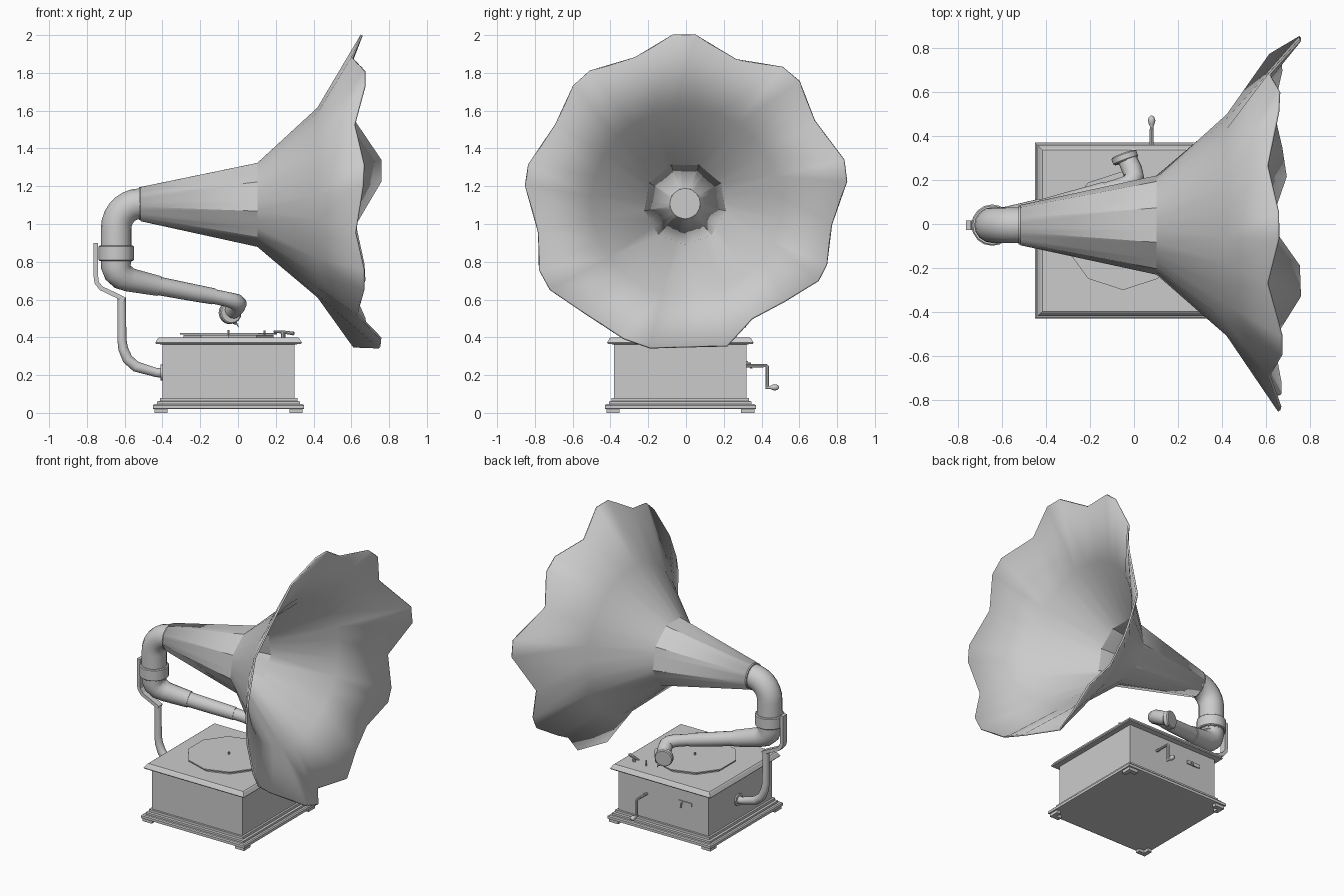
import bpy, bmesh, math
from mathutils import Vector

if "Cube" in bpy.data.objects:
    bpy.data.objects.remove(bpy.data.objects["Cube"])

CX, CY = -0.05, -0.03      # cabinet centre
HY = -0.005                # horn axis y


def finish(name, bm, angle=35, smooth=True):
    bmesh.ops.recalc_face_normals(bm, faces=bm.faces)
    me = bpy.data.meshes.new(name)
    bm.to_mesh(me)
    bm.free()
    ob = bpy.data.objects.new(name, me)
    bpy.context.collection.objects.link(ob)
    if smooth:
        bpy.ops.object.select_all(action='DESELECT')
        ob.select_set(True)
        bpy.context.view_layer.objects.active = ob
        bpy.ops.object.shade_smooth_by_angle(angle=math.radians(angle))
    return ob


def loft(name, rings, caps=True, **kw):
    bm = bmesh.new()
    vs = [[bm.verts.new(p) for p in r] for r in rings]
    n = len(vs[0])
    for a, b in zip(vs, vs[1:]):
        for i in range(n):
            j = (i + 1) % n
            bm.faces.new((a[i], a[j], b[j], b[i]))
    if caps:
        bm.faces.new(vs[0])
        bm.faces.new(vs[-1])
    return finish(name, bm, **kw)


def sweep(name, path, radii, sides=16, flat=1.0, ref=(0, 1, 0), turn=0.0, **kw):
    """Tube along a path; one radius, or one per point."""
    pts = [Vector(p) for p in path]
    if not isinstance(radii, (list, tuple)):
        radii = [radii] * len(pts)
    u, rings = Vector(ref), []
    d = Vector((0, 0, 1))
    for i, p in enumerate(pts):
        segs = [(pts[k + 1] - pts[k]) for k in (i - 1, i) if 0 <= k < len(pts) - 1]
        segs = [s.normalized() for s in segs if s.length > 1e-6]
        if segs:
            d = sum(segs, Vector()).normalized()
        u = (u - d * u.dot(d)).normalized()
        v = d.cross(u)
        rings.append([p + radii[i] * (u * flat * math.cos(a) + v * math.sin(a))
                      for a in (turn + 2 * math.pi * k / sides for k in range(sides))])
    return loft(name, rings, **kw)


def square_loft(name, profile):
    return loft(name, [[(CX + sx * h, CY + sy * h, z) for sx, sy in
                        ((-1, -1), (1, -1), (1, 1), (-1, 1))] for h, z in profile], smooth=False)


def box(name, lo, hi):
    return loft(name, [[(lo[0], lo[1], z), (hi[0], lo[1], z), (hi[0], hi[1], z), (lo[0], hi[1], z)]
                       for z in (lo[2], hi[2])], smooth=False)


# Cabinet with stepped plinth and moulded lid
square_loft("cabinet", [(.39, .02), (.40, .022), (.40, .04), (.393, .046), (.378, .046), (.378, .06),
                        (.364, .063), (.364, .08), (.35, .08), (.35, .362), (.384, .366),
                        (.388, .372), (.374, .395), (.367, .40)])

# L-shaped corner feet
for sx in (-1, 1):
    for sy in (-1, 1):
        for k, (w, d) in enumerate(((.07, .03), (.03, .07))):
            xs = sorted((CX + sx * .392, CX + sx * (.392 - w)))
            ys = sorted((CY + sy * .392, CY + sy * (.392 - d)))
            box(f"foot_{sx}_{sy}_{k}", (xs[0], ys[0], 0), (xs[1], ys[1], .022))

# Turntable, record, spindle
for name, r, z0, z1, n in (("platter", .25, .399, .412, 10), ("record", .27, .415, .423, 10),
                           ("spindle", .006, .40, .44, 8)):
    sweep(name, [(CX, CY, z0), (CX, CY, z1)], r, sides=n, smooth=False)

# Brake lever and pin on the lid
sweep("brake_pin", [(.14, .24, .40), (.14, .24, .435)], .006, sides=8)
sweep("brake_lever", [(.19, .25, .43), (.24, .23, .428), (.295, .20, .42)], [.006, .008, .01], sides=8)
sweep("brake_post", [(.24, .23, .40), (.24, .23, .43)], .012, sides=10)

# Crank
sweep("crank_plate", [(.08, .315, .25), (.08, .33, .25)], .03)
sweep("crank_socket", [(.08, .32, .25), (.08, .35, .25)], .014)
sweep("crank_arm", [(.08, .32, .25), (.08, .425, .25), (.08, .43, .245), (.08, .43, .135)], .009,
      sides=8, ref=(1, 0, 0))
sweep("crank_knob", [(.08, y, .135) for y in (.42, .445, .455, .47, .485, .493)],
      [.008, .008, .013, .017, .013, .004], sides=12, ref=(1, 0, 0))

# Speed slot on the back
box("speed_plate", (-.27, .315, .25), (-.17, .327, .275))
sweep("speed_lever", [(-.20, .32, .262), (-.20, .34, .262), (-.20, .345, .235)], .006, sides=8, ref=(1, 0, 0))

# Back bracket: flange, pipe, flat bar
sweep("bracket_flange", [(-.395, HY, .213), (-.41, HY, .213)], .042)
sweep("bracket_pipe", [(-.40, HY, .213), (-.43, HY, .213), (-.54, HY, .245), (-.585, HY, .285), (-.608, HY, .34),
                       (-.615, HY, .39), (-.615, HY, .61)],
      [.026, .024, .028, .028, .026, .024, .022])
sweep("bracket_bar", [(-.60, HY, .60), (-.63, HY, .615), (-.725, HY, .66), (-.748, HY, .69), (-.752, HY, .72),
                      (-.752, HY, .90)], .017, sides=4, flat=1.8, turn=math.pi / 4, smooth=False)

# Upper elbow, collar and horn flange
X0, ZH = -.645, 1.108
arc = [(-.515 - .13 * math.sin(a), HY, ZH - .13 + .13 * math.cos(a))
       for a in (math.pi / 2 * k / 7 for k in range(8))]
sweep("upper_elbow", [(-.50, HY, ZH)] + arc + [(X0, HY, .80)], .081)
sweep("collar", [(X0, HY, z) for z in (.805, .81, .88, .885)], [.088, .094, .094, .088])
sweep("horn_flange", [(-.525, HY, ZH), (-.508, HY, ZH)], .089, sides=18)

# Lower elbow and tapering tone arm swinging towards the record


def arm(x, z):
    return (x, HY + .30 * (x - X0), z)


sweep("lower_elbow", [arm(X0, .82), arm(X0, .775), arm(-.635, .745), arm(-.61, .72), arm(-.57, .703),
                      arm(-.42, .672)], [.08, .08, .077, .072, .064, .054])
sweep("arm_middle", [arm(-.43, .674), arm(-.26, .641), arm(-.13, .617)], [.049, .046, .043])
sweep("arm_end", [arm(-.14, .619), arm(-.07, .604), arm(-.03, .594), (-.008, .195, .586), (.0, .215, .577),
                  (-.008, .245, .562), (-.028, .29, .54)], [.039, .039, .041, .044, .046, .046, .044])

# Sound box and needle
c, nrm = Vector((-.042, .302, .53)), Vector((-.33, .93, -.08)).normalized()
sweep("sound_box", [c + nrm * t for t in (-.018, -.012, .012, .018, .018, .012)],
      [.054, .06, .06, .054, .046, .045], ref=(0, 0, 1))
sweep("needle_holder", [c + Vector((.01, .01, -.045)), (-.008, .315, .475)], .010, sides=8)
sweep("needle", [(-.012, .315, .48), (.004, .315, .453)], [.006, .002], sides=6)

# Horn: nine petals, each listed clockwise as valley, tip, tip (y, z, x)
rim = [(-.27, 1.88, .605), (-.07, 2.0, .655), (.05, 2.0, .655),
       (.265, 1.87, .605), (.51, 1.83, .655), (.60, 1.755, .66),
       (.68, 1.547, .615), (.835, 1.34, .755), (.85, 1.225, .755),
       (.77, .996, .62), (.744, .785, .665), (.70, .70, .67),
       (.52, .59, .63), (.35, .50, .67), (.217, .355, .69),
       (0, .35, .615), (-.19, .345, .75), (-.33, .395, .755),
       (-.53, .525, .63), (-.718, .652, .665), (-.776, .758, .665),
       (-.78, .954, .62), (-.85, 1.203, .66), (-.833, 1.314, .665),
       (-.69, 1.526, .615), (-.596, 1.73, .67), (-.507, 1.81, .67)]


def horn_ring(x, r, zc, flat_sided):
    ring = []
    for i in range(9):
        for off in (20, 6, -6):
            a = math.radians(90 - 40 * i + off)
            rr = r / math.cos(math.radians(off)) if flat_sided else r
            ring.append((x, HY + rr * math.cos(a), zc + rr * math.sin(a)))
    return ring


edge = [(x, y, z) for y, z, x in rim]
horn = loft("horn", [horn_ring(-.515, .082, ZH, True), horn_ring(.105, .21, ZH, True),
                     horn_ring(.425, .50, 1.115, False), edge], caps=False, angle=30)
sol = horn.modifiers.new("thickness", 'SOLIDIFY')
sol.thickness = .012
sol.offset = 0
